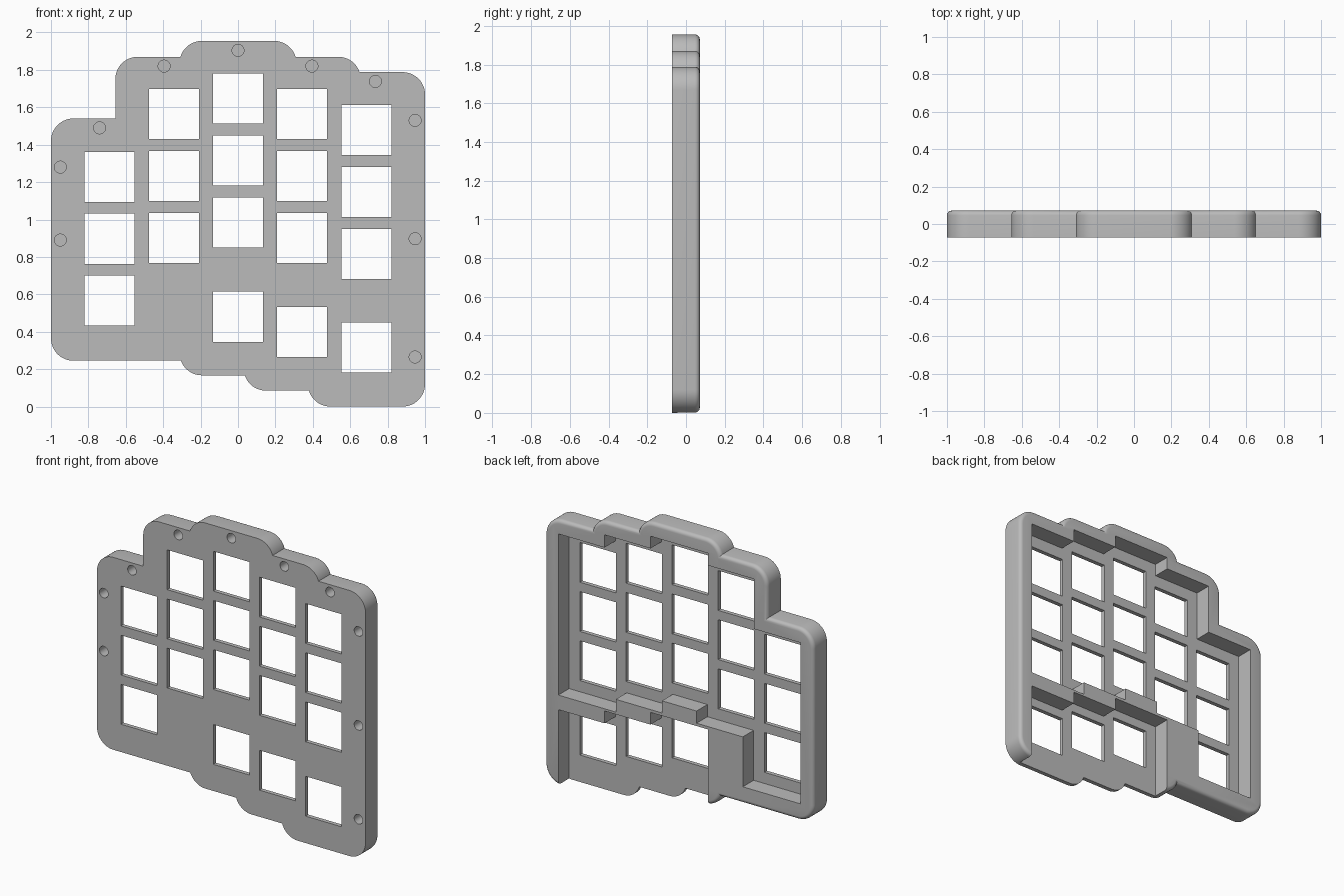
import bpy, bmesh, math
from mathutils import Matrix

cube = bpy.data.objects.get("Cube")
if cube:
    bpy.data.objects.remove(cube, do_unlink=True)

FRONT, BACK = -0.0715, 0.0715
FLOOR = FRONT + 0.028          # inner face of the thin key plate
KEY, PITCH = 0.268, 0.331      # key opening size and row spacing
MARGIN = 0.08                  # clearance between openings and walls

# column centre, shell bottom, shell top, top of first key, top of thumb key
COLUMNS = [(-0.687, 0.245, 1.54, 1.362, None),
           (-0.343, 0.245, 1.87, 1.698, None),
           (0, 0.167, 1.955, 1.78, 0.614),
           (0.343, 0.085, 1.87, 1.698, 0.532),
           (0.687, 0, 1.788, 1.612, 0.449)]
SCREWS = [(-0.95, 1.28), (-0.95, 0.89), (-0.74, 1.49), (-0.395, 1.82), (0, 1.904),
          (0.395, 1.82), (0.735, 1.738), (0.947, 1.53), (0.947, 0.897), (0.947, 0.265)]

grey = bpy.data.materials.new("plain grey")
grey.use_nodes = True
colour = (0.5, 0.5, 0.5, 1)
grey.diffuse_color = colour
grey.node_tree.nodes["Principled BSDF"].inputs["Base Color"].default_value = colour


def add_object(name, bm):
    bmesh.ops.recalc_face_normals(bm, faces=bm.faces)
    mesh = bpy.data.meshes.new(name)
    bm.to_mesh(mesh)
    bm.free()
    mesh.materials.append(grey)
    obj = bpy.data.objects.new(name, mesh)
    bpy.context.collection.objects.link(obj)
    return obj


def box(name, x0, x1, y0, y1, z0, z1, corner=0, fillet=0):
    """Box with optional rounded corners and a rounded back rim."""
    bm = bmesh.new()
    place = Matrix.Translation(((x0 + x1) / 2, (y0 + y1) / 2, (z0 + z1) / 2))
    bmesh.ops.create_cube(bm, size=1, matrix=place @ Matrix.Diagonal((x1 - x0, y1 - y0, z1 - z0, 1)))
    if corner:
        along = [e for e in bm.edges if abs(e.verts[0].co.y - e.verts[1].co.y) > 0.01]
        bmesh.ops.bevel(bm, geom=along, offset=corner, segments=12, profile=0.5, affect='EDGES')
    if fillet:
        rim = [e for e in bm.edges if all(abs(v.co.y - y1) < 1e-4 for v in e.verts)]
        bmesh.ops.bevel(bm, geom=rim, offset=fillet, segments=5, profile=0.5, affect='EDGES')
    return add_object(name, bm)


def screw_hole(x, z, depth=0.1):
    bm = bmesh.new()
    place = Matrix.Translation((x, FRONT, z)) @ Matrix.Rotation(math.pi / 2, 4, 'X')
    bmesh.ops.create_cone(bm, cap_ends=True, segments=32, radius1=0.032, radius2=0.032,
                          depth=2 * depth, matrix=place)
    return add_object("screw_hole_cutter", bm)


shells, cutters = [], []
for x, low, high, key_top, thumb_top in COLUMNS:
    # Rounded outer shell of this column
    half = 1 - COLUMNS[-1][0]
    shells.append(box("case_shell", x - half, x + half, FRONT, BACK, low, high, 0.12, 0.025))

    # Wells behind the keys; the thumb wells run out through the lower edge
    reach = KEY / 2 + MARGIN
    key_bottom = key_top - 2 * PITCH - KEY
    wells = [(key_bottom - 0.075, key_top + MARGIN)]
    tops = [key_top - row * PITCH for row in range(3)]
    if thumb_top:
        wells.append((-0.2, thumb_top + 0.06))
        tops.append(thumb_top)
    for z0, z1 in wells:
        cutters.append(box("well_cutter", x - reach, x + reach, FLOOR, 0.3, z0, z1))

    # Square key openings
    for top in tops:
        cutters.append(box("key_cutter", x - KEY / 2, x + KEY / 2, -0.3, 0.2, top - KEY, top))

cutters += [screw_hole(x, z) for x, z in SCREWS]

# Merge the shells, then cut wells, openings and blind screw holes
case = shells[0]
case.name = "keyboard_case"
helpers = shells[1:] + cutters
for helper in helpers:
    mod = case.modifiers.new("shape", 'BOOLEAN')
    mod.solver = 'EXACT'
    mod.operation = 'DIFFERENCE' if helper in cutters else 'UNION'
    mod.object = helper

bpy.context.view_layer.update()
result = bpy.data.meshes.new_from_object(case.evaluated_get(bpy.context.evaluated_depsgraph_get()))
case.modifiers.clear()
case.data = result
result.name = "keyboard_case"
result.materials.clear()
result.materials.append(grey)
for helper in helpers:
    bpy.data.objects.remove(helper, do_unlink=True)

bpy.ops.object.select_all(action='DESELECT')
case.select_set(True)
bpy.context.view_layer.objects.active = case
bpy.ops.object.shade_smooth_by_angle(angle=math.radians(30))
